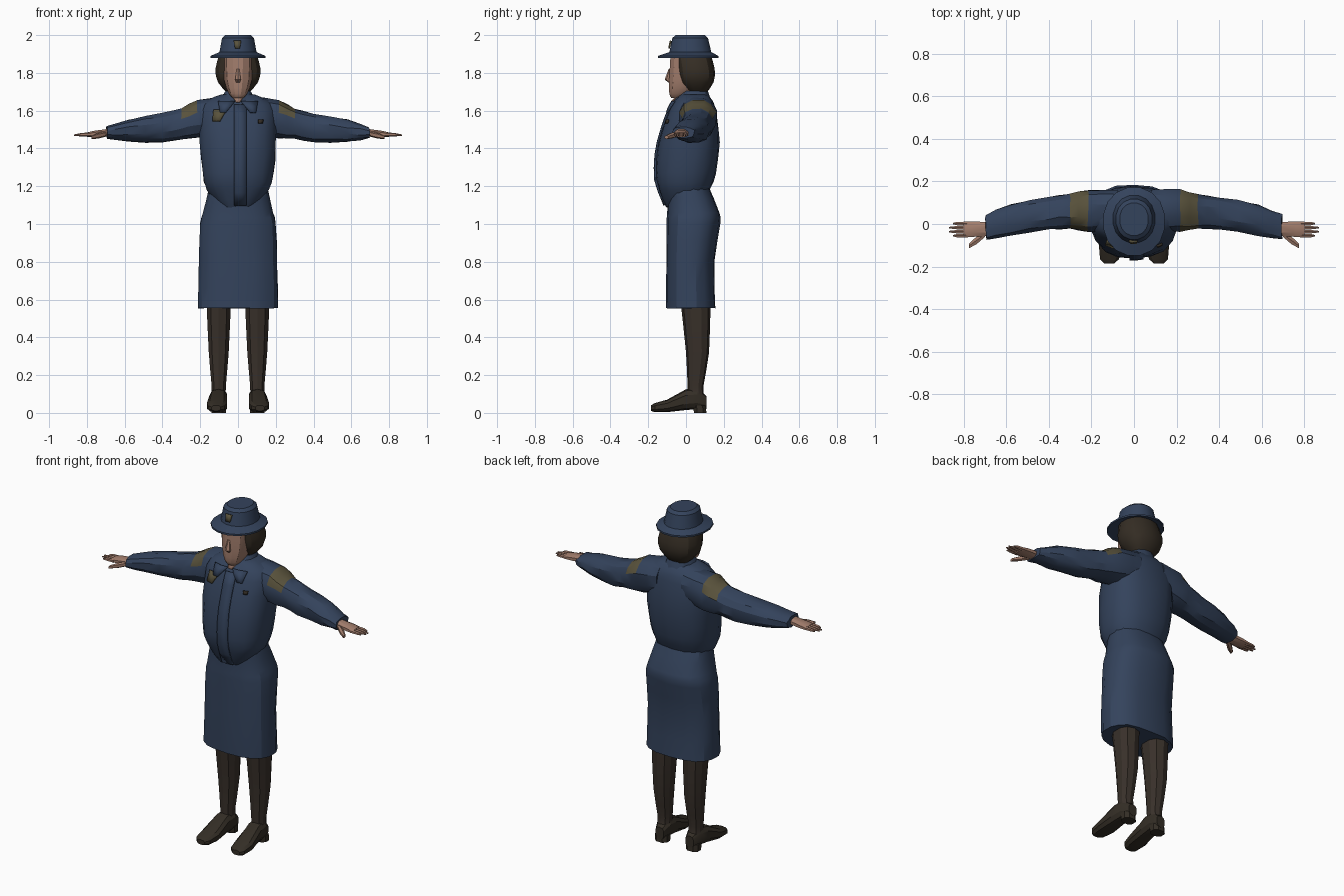
import bpy, bmesh, math, random
from mathutils import Vector
from mathutils.bvhtree import BVHTree

random.seed(4)
if "Cube" in bpy.data.objects:
    bpy.data.objects.remove(bpy.data.objects["Cube"])


def material(name, red, green, blue):
    colour = (red, green, blue, 1)
    mat = bpy.data.materials.new(name)
    mat.use_nodes = True
    mat.diffuse_color = colour
    bsdf = mat.node_tree.nodes["Principled BSDF"]
    bsdf.inputs["Base Color"].default_value = colour
    bsdf.inputs["Roughness"].default_value = 0.9
    return mat


NAVY = material("navy cloth", 0.034, 0.056, 0.107)
SKIN = material("skin", 0.36, 0.205, 0.15)
HAIR = material("dark hair", 0.036, 0.027, 0.018)
STOCKING = material("brown stocking", 0.04, 0.03, 0.023)
SHOE = material("dark leather", 0.034, 0.027, 0.019)
GOLD = material("dull gold", 0.1, 0.085, 0.045)


def finish(name, bm, materials):
    mesh = bpy.data.meshes.new(name)
    bm.to_mesh(mesh)
    bm.free()
    for mat in materials:
        mesh.materials.append(mat)
    obj = bpy.data.objects.new(name, mesh)
    bpy.context.collection.objects.link(obj)
    bpy.ops.object.select_all(action="DESELECT")
    bpy.context.view_layer.objects.active = obj
    obj.select_set(True)
    bpy.ops.object.shade_smooth_by_angle(angle=math.radians(28))
    return obj


def refine(sections, steps):
    """Add sections between the given ones along a smooth spline."""
    result = []
    last = len(sections) - 1
    for i in range(last):
        window = [sections[min(max(i + k, 0), last)] for k in (-1, 0, 1, 2)]
        for step in range(steps):
            t = step / steps
            result.append([
                b + t / 2 * (c - a + t * (2 * a - 5 * b + 4 * c - d + t * (3 * (b - c) + d - a)))
                for a, b, c, d in zip(*window)])
    return result + [sections[-1]]


def loft(name, axis, sections, materials, sides=12, power=0.85, steps=1,
         side=1, centre=lambda t: 0, jitter=0, rule=None):
    """Skin ovals (position, half width, low, high) set along an axis."""
    bm = bmesh.new()
    rings = []
    for t, half, low, high in refine(sections, steps):
        ring = []
        for i in range(sides):
            angle = math.tau * (i + 0.5) / sides
            c, s = math.cos(angle), math.sin(angle)
            u = centre(t) + half * math.copysign(abs(c) ** power, c)
            v = (low + high) / 2 + (high - low) / 2 * math.copysign(abs(s) ** power, s)
            x, y, z = {"x": (t, u, v), "y": (u, t, v), "z": (u, v, t)}[axis]
            crease = [random.uniform(-jitter, jitter) for _ in "xyz"]
            ring.append(bm.verts.new(Vector((x * side, y, z)) + Vector(crease)))
        rings.append(ring)
    for ring, following in zip(rings, rings[1:]):
        for i in range(sides):
            j = (i + 1) % sides
            bm.faces.new((ring[i], ring[j], following[j], following[i]))
    bm.faces.new(rings[0])
    bm.faces.new(rings[-1])
    bmesh.ops.recalc_face_normals(bm, faces=bm.faces)
    if rule:
        for face in bm.faces:
            face.material_index = rule(face)
    return finish(name, bm, materials)


def patch(name, target, mat, x, top, bottom, wide, narrow, rows=3, slant=0, lift=0.006):
    """Thin tapered plate laid on the front of a part."""
    source = bmesh.new()
    source.from_mesh(target.data)
    tree = BVHTree.FromBMesh(source)
    source.free()
    bm = bmesh.new()
    grid = []
    for r in range(rows):
        t = r / (rows - 1)
        z = top + (bottom - top) * t
        line = []
        for across in (-1, 0, 1):
            px = x + slant * t + across * (wide + (narrow - wide) * t)
            hit = tree.ray_cast(Vector((px, -1, z)), Vector((0, 1, 0)))[0]
            line.append(bm.verts.new((px, (hit.y if hit else 0) - lift, z)))
        grid.append(line)
    for upper, lower in zip(grid, grid[1:]):
        for i in range(2):
            bm.faces.new((upper[i], lower[i], lower[i + 1], upper[i + 1]))
    solid = finish(name, bm, [mat]).modifiers.new("thickness", "SOLIDIFY")
    solid.thickness = 0.009
    solid.offset = 0


def shoulder_mark(face):
    spot = face.calc_center_median()
    return int(0.22 < abs(spot.x) < 0.3 and face.normal.z > 0.2)


# Skirt
loft("skirt", "z", [
    (0.555, 0.215, -0.105, 0.157), (0.8, 0.208, -0.105, 0.15), (1, 0.203, -0.103, 0.18),
    (1.06, 0.187, -0.1, 0.178), (1.2, 0.155, -0.1, 0.12)],
    [NAVY], 18, 0.8, steps=2, jitter=0.002)

# Jacket body, bloused over the waist
jacket = loft("jacket", "z", [
    (1.09, 0.1, -0.106, 0.09), (1.18, 0.165, -0.145, 0.125), (1.27, 0.19, -0.162, 0.16),
    (1.43, 0.204, -0.148, 0.178), (1.6, 0.202, -0.093, 0.162), (1.655, 0.16, -0.06, 0.14),
    (1.685, 0.09, -0.025, 0.115)], [NAVY], 18, 0.82, steps=2, jitter=0.003)

# Neck, collar and front closure
loft("neck", "z", [(1.6, 0.053, -0.03, 0.09), (1.76, 0.053, -0.03, 0.09)], [SKIN])
collar = loft("collar", "z", [
    (1.64, 0.105, -0.078, 0.14), (1.705, 0.068, -0.02, 0.118)], [NAVY], steps=2)
patch("open_neck", collar, SKIN, 0, 1.7, 1.645, 0.045, 0.01)
patch("placket", jacket, NAVY, 0.012, 1.63, 1.1, 0.033, 0.033, rows=9)
for side, label in ((1, "left"), (-1, "right")):
    patch(label + "_collar_flap", jacket, NAVY, side * 0.06, 1.65, 1.59,
          0.045, 0.015, slant=side * 0.02, lift=0.012)

# Badge and pin
patch("breast_badge", jacket, GOLD, -0.095, 1.605, 1.545, 0.034, 0.02, slant=-0.02, lift=0.01)
patch("breast_pin", jacket, SHOE, 0.12, 1.553, 1.533, 0.013, 0.011)

# Head, nose and hair
loft("face", "z", [
    (1.667, 0.028, -0.078, -0.02), (1.69, 0.05, -0.09, 0.03), (1.76, 0.075, -0.092, 0.09),
    (1.89, 0.082, -0.085, 0.1)], [SKIN], steps=2)
loft("nose", "z", [
    (1.75, 0.012, -0.095, -0.07), (1.765, 0.017, -0.113, -0.07), (1.82, 0.008, -0.092, -0.07)],
    [SKIN], 6)
loft("hair", "z", [
    (1.69, 0.055, 0.02, 0.105), (1.75, 0.108, -0.035, 0.146), (1.82, 0.122, -0.05, 0.152),
    (1.9, 0.1, -0.06, 0.13)], [HAIR], 14, 0.8, steps=2)

# Hat with crown and brim
hat = loft("hat", "z", [
    (1.895, 0.09, -0.08, 0.13), (1.88, 0.147, -0.15, 0.174), (1.89, 0.147, -0.15, 0.174),
    (1.91, 0.1, -0.09, 0.136), (1.985, 0.086, -0.074, 0.118), (2, 0.068, -0.055, 0.1)],
    [NAVY], 16, 0.95)
patch("hat_badge", hat, GOLD, -0.003, 1.97, 1.93, 0.02, 0.013)

for side, label in ((1, "left"), (-1, "right")):
    # Sleeve, curving forward towards the cuff
    loft(label + "_sleeve", "x", [
        (0.08, 0.095, 1.48, 1.672), (0.215, 0.1, 1.452, 1.662), (0.3, 0.083, 1.447, 1.612),
        (0.4, 0.078, 1.43, 1.588), (0.58, 0.075, 1.435, 1.552), (0.695, 0.06, 1.452, 1.515)],
        [NAVY, GOLD], steps=2, side=side, centre=lambda x: 0.065 - 0.24 * x ** 3,
        jitter=0.004, rule=shoulder_mark)

    # Hand with four fingers and a thumb
    loft(label + "_palm", "x", [
        (0.67, 0.034, 1.463, 1.507), (0.76, 0.039, 1.459, 1.495), (0.8, 0.038, 1.461, 1.485)],
        [SKIN], 8, side=side, centre=lambda x: -0.024)
    for i in range(4):
        tip = 0.872 - 0.01 * abs(i - 1.5) ** 2
        loft(f"{label}_finger_{i + 1}", "x", [
            (0.78, 0.009, 1.463, 1.485), (0.83, 0.009, 1.464, 1.482), (tip, 0.004, 1.466, 1.474)],
            [SKIN], 6, side=side, centre=lambda x: 0.019 * i - 0.055)
    loft(label + "_thumb", "x", [
        (0.7, 0.015, 1.462, 1.49), (0.74, 0.02, 1.452, 1.482), (0.775, 0.012, 1.45, 1.468)],
        [SKIN], 6, side=side, centre=lambda x: 0.47 - 0.74 * x)

    # Leg
    loft(label + "_leg", "z", [
        (0.08, 0.04, 0.01, 0.1), (0.14, 0.039, 0.008, 0.092), (0.32, 0.055, 0, 0.122),
        (0.6, 0.068, -0.03, 0.13)], [STOCKING], 10, steps=2, side=side, centre=lambda z: 0.102)

    # Shoe with a low heel
    loft(label + "_shoe", "y", [
        (-0.185, 0.025, 0.01, 0.04), (-0.165, 0.046, 0.004, 0.052), (-0.1, 0.056, 0.004, 0.07),
        (0, 0.048, 0.015, 0.125), (0.06, 0.046, 0.02, 0.13), (0.108, 0.028, 0.02, 0.09)],
        [SHOE], 10, 0.75, side=side, centre=lambda y: 0.105 - 0.06 * y)
    loft(label + "_heel", "z", [(0, 0.042, 0.04, 0.11), (0.04, 0.042, 0.035, 0.108)],
         [SHOE], 8, side=side, centre=lambda z: 0.102)
